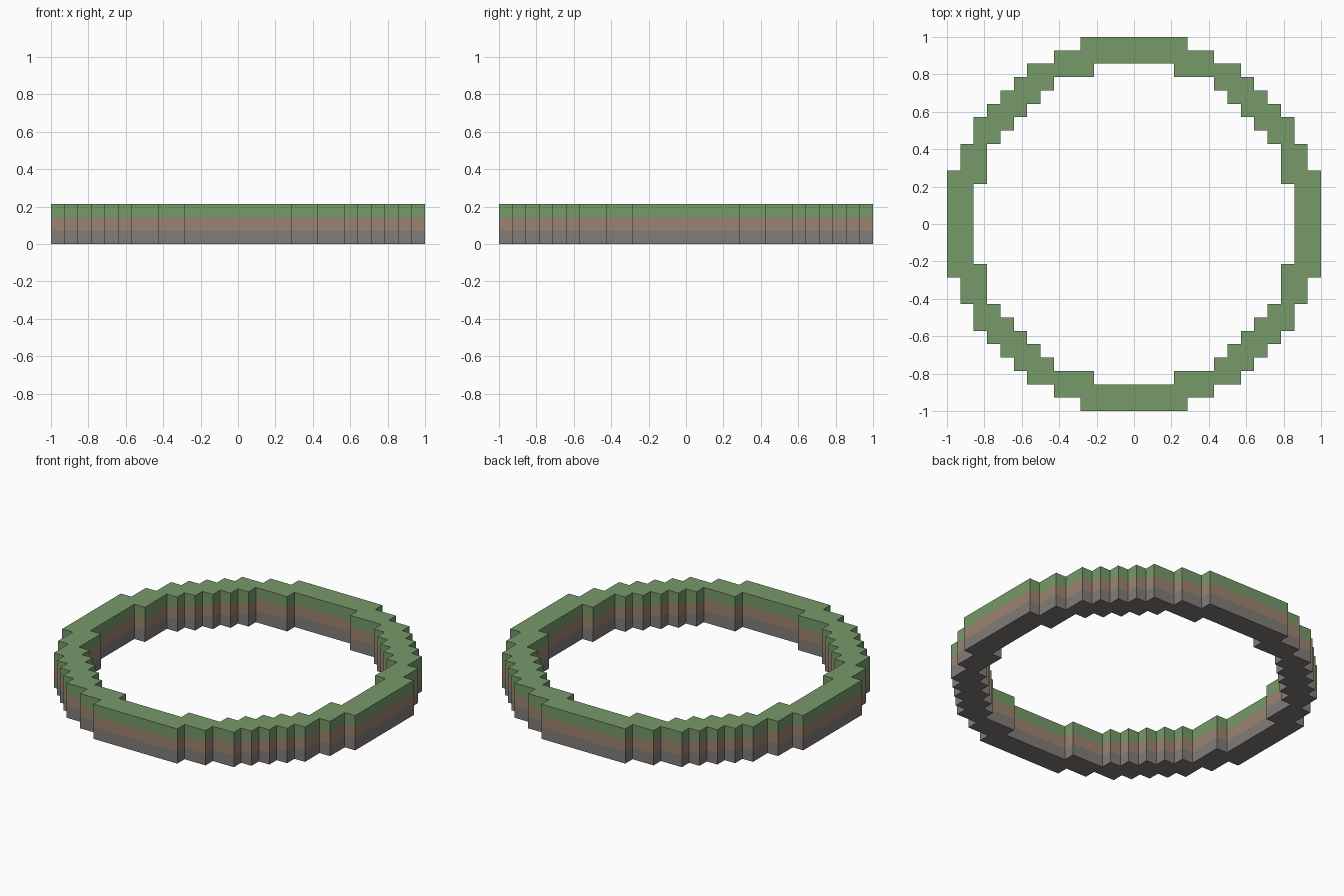
import bpy, bmesh

if "Cube" in bpy.data.objects:
    bpy.data.objects.remove(bpy.data.objects["Cube"])

U = 1 / 14          # block size: ring is 28 blocks across
# half-widths of each block row, counted outward from the centre line
OUTER = [14, 14, 14, 14, 13, 13, 12, 12, 11, 10, 9, 8, 6, 4]
INNER = [12, 12, 12, 11, 11, 11, 10, 9, 8, 7, 6, 3, 0, 0]


def filled(i, j):
    """True when block (i, j) belongs to the ring (mirrored in x and y)."""
    a = i if i >= 0 else -i - 1
    b = j if j >= 0 else -j - 1
    return b < 14 and INNER[b] <= a < OUTER[b]


def layer(name, level, color, top=False, bottom=False):
    bm = bmesh.new()
    z0, z1 = level * U, (level + 1) * U

    def quad(points):
        bm.faces.new([bm.verts.new(p) for p in points])

    for i in range(-14, 14):
        for j in range(-14, 14):
            if not filled(i, j):
                continue
            c = [(i * U, j * U), ((i + 1) * U, j * U),
                 ((i + 1) * U, (j + 1) * U), (i * U, (j + 1) * U)]
            # side walls only where the neighbouring block is missing
            for k, (di, dj) in enumerate([(0, -1), (1, 0), (0, 1), (-1, 0)]):
                if not filled(i + di, j + dj):
                    a, b = c[k], c[(k + 1) % 4]
                    quad([(*a, z0), (*b, z0), (*b, z1), (*a, z1)])
            if top:
                quad([(*p, z1) for p in c])
            if bottom:
                quad([(*p, z0) for p in reversed(c)])
    bmesh.ops.remove_doubles(bm, verts=bm.verts[:], dist=1e-4)
    mesh = bpy.data.meshes.new(name)
    bm.to_mesh(mesh)
    bm.free()
    mat = bpy.data.materials.new(name + "_color")
    mat.diffuse_color = (*color, 1)
    mat.use_nodes = True
    mat.node_tree.nodes["Principled BSDF"].inputs["Base Color"].default_value = mat.diffuse_color
    mesh.materials.append(mat)
    bpy.context.collection.objects.link(bpy.data.objects.new(name, mesh))


# stacked layers of the ring
layer("stone_layer", 0, (0.22, 0.20, 0.19), bottom=True)
layer("dirt_layer", 1, (0.33, 0.23, 0.16))
layer("grass_layer", 2, (0.18, 0.32, 0.14), top=True)
